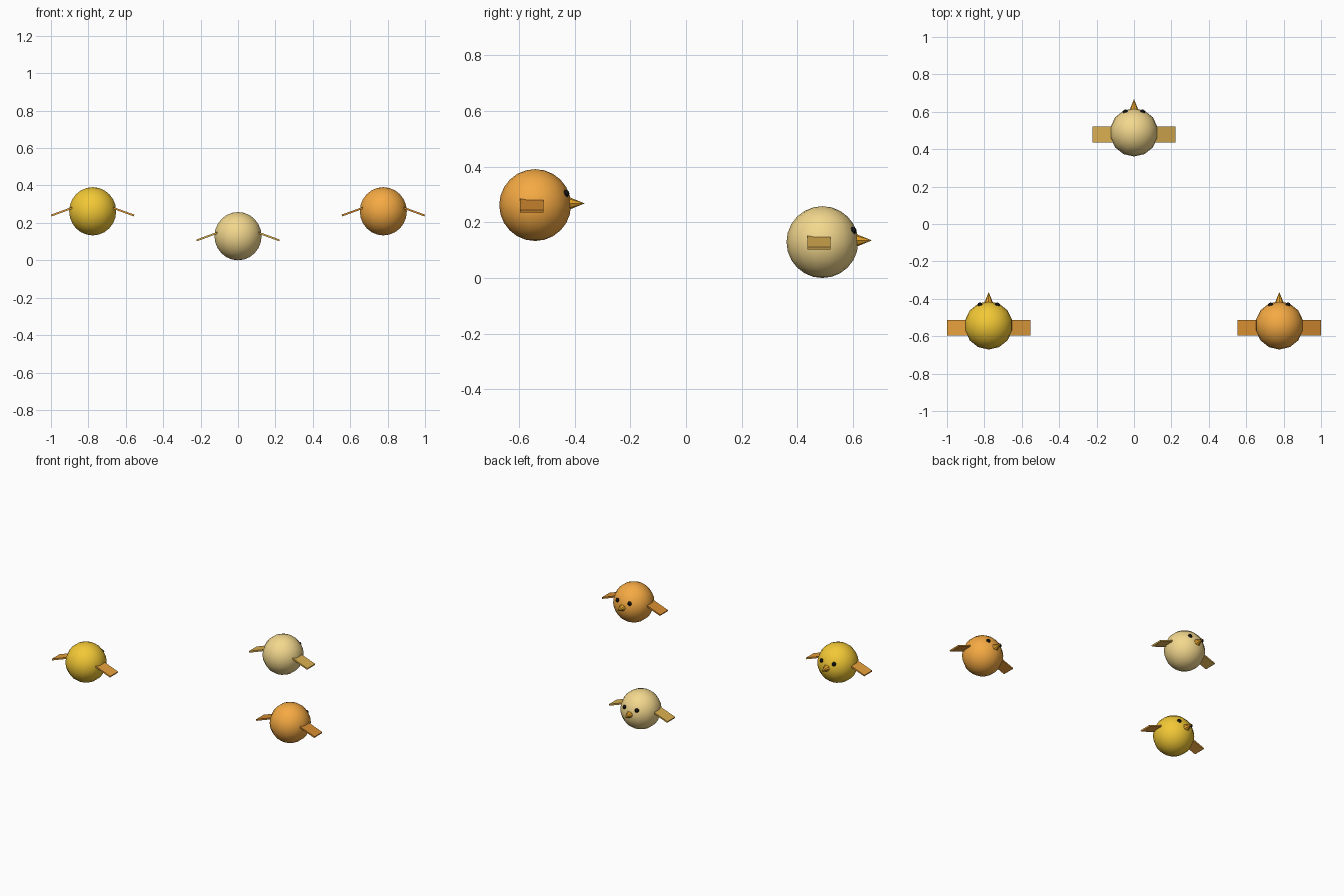
import bpy
from math import radians, cos, sin
from mathutils import Vector

if "Cube" in bpy.data.objects:
    bpy.data.objects.remove(bpy.data.objects["Cube"])

R = 0.129  # body radius


def material(name, rgb):
    m = bpy.data.materials.new(name)
    m.diffuse_color = (*[c ** 2.2 for c in rgb], 1)
    m.use_nodes = True
    m.node_tree.nodes["Principled BSDF"].inputs["Base Color"].default_value = m.diffuse_color
    return m


def finish(name, mat, smooth=False):
    ob = bpy.context.object
    ob.name = name
    ob.data.materials.append(mat)
    if smooth:
        bpy.ops.object.shade_smooth_by_angle(angle=radians(40))
    return ob


beak_mat = material("beak", (0.94, 0.66, 0.19))
eye_mat = material("eye", (0.1, 0.1, 0.1))


def chick(label, centre, body_rgb, wing_rgb):
    c = Vector(centre)
    body_mat = material(label + "_body", body_rgb)
    wing_mat = material(label + "_wing", wing_rgb)

    # round body
    bpy.ops.mesh.primitive_uv_sphere_add(segments=14, ring_count=12, radius=R, location=c)
    finish(label + "_body", body_mat, True)

    # cone beak pointing to +y
    bpy.ops.mesh.primitive_cone_add(vertices=8, radius1=0.026, depth=0.064,
                                    location=c + Vector((0, 0.146, 0.006)),
                                    rotation=(radians(-90), 0, 0))
    finish(label + "_beak", beak_mat, True)

    for side, word in ((-1, "left"), (1, "right")):
        # small dark eyes
        bpy.ops.mesh.primitive_uv_sphere_add(segments=8, ring_count=6, radius=0.014,
                                             location=c + Vector((side * 0.046, 0.109, 0.041)))
        finish(f"{label}_eye_{word}", eye_mat, True)

        # thin drooping wings
        length, thick, tilt = 0.15, 0.01, radians(20)
        x = 0.223 - length / 2 * cos(tilt) - thick / 2 * sin(tilt)
        bpy.ops.mesh.primitive_cube_add(size=1, location=c + Vector((side * x, -0.012, 0.003)),
                                        rotation=(0, side * tilt, 0))
        wing = finish(f"{label}_wing_{word}", wing_mat)
        wing.scale = (length, 0.084, thick)


chick("yellow_chick", (-0.777, -0.542, 0.262), (0.95, 0.78, 0.22), (0.91, 0.63, 0.25))
chick("cream_chick", (0, 0.49, R), (0.95, 0.84, 0.55), (0.85, 0.68, 0.32))
chick("orange_chick", (0.777, -0.542, 0.262), (0.96, 0.66, 0.27), (0.84, 0.55, 0.21))
